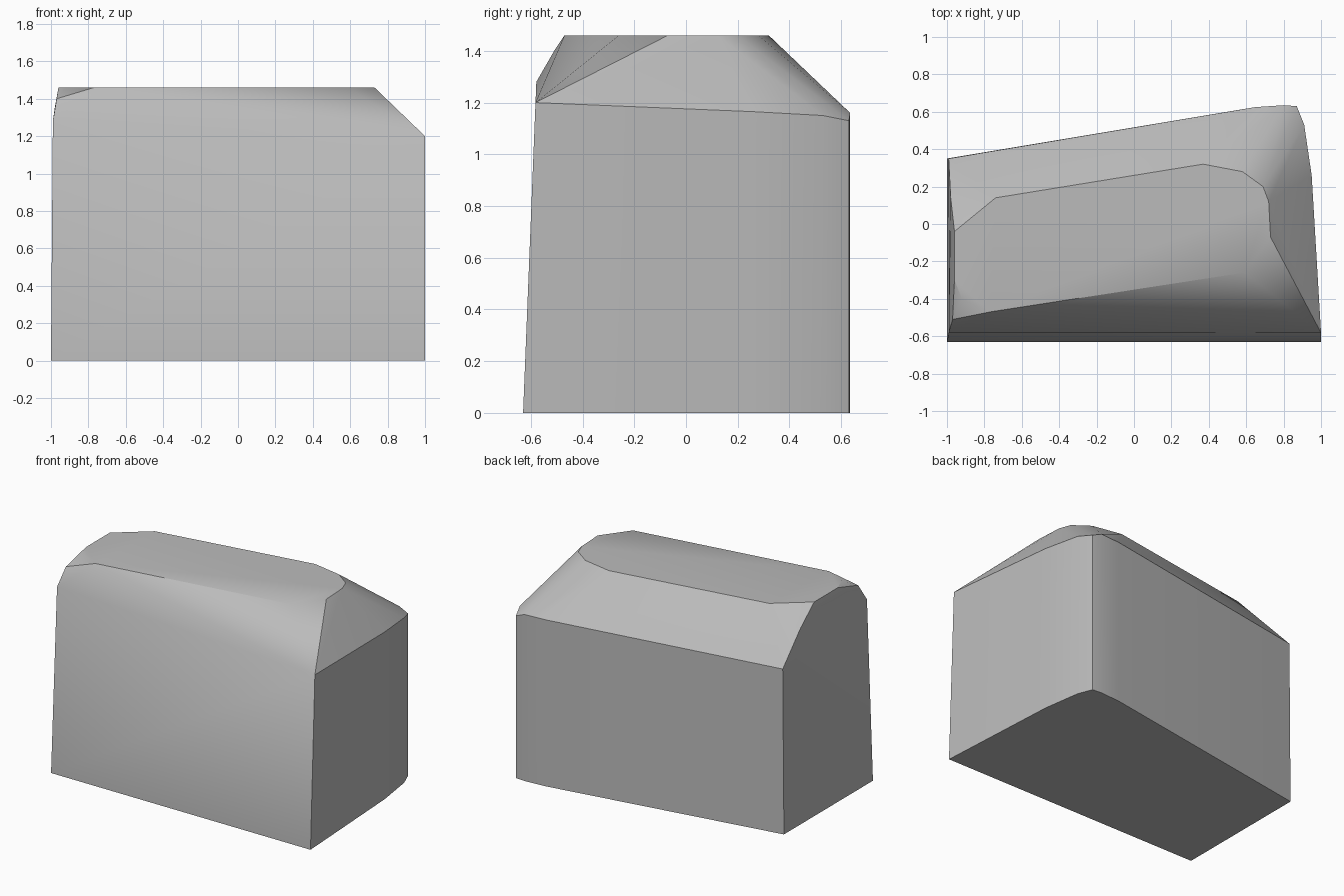
import bpy
import bmesh
import math

# Remove the default object
default_cube = bpy.data.objects.get("Cube")
if default_cube:
    bpy.data.objects.remove(default_cube, do_unlink=True)

# Single stone colour
stone = bpy.data.materials.new("stone grey")
stone.use_nodes = True
stone_colour = (0.5, 0.5, 0.5, 1.0)
stone.diffuse_color = stone_colour
stone.node_tree.nodes["Principled BSDF"].inputs["Base Color"].default_value = stone_colour

FRONT_LEAN = 0.04   # backward tilt of the front face per unit of height
SIDE_LEAN = 0.008   # slight taper of the flat end
CROWN_HEIGHT = 1.46

# Footprint corners: x, y and the height where the wall meets the bevel
footprint = [
    (-1, -0.63, 1.28),
    (1, -0.63, 1.2),
    (0.95, 0.26, 1.165),
    (0.91, 0.53, 1.15),
    (0.87, 0.63, 1.13),
    (0.8, 0.635, 1.16),
    (0.65, 0.625, 1.16),
    (-1, 0.35, 1.15),
]

# Outline of the flat crown
crown = [
    (-0.74, 0.14), (0.37, 0.32), (0.58, 0.28), (0.69, 0.2), (0.72, 0.12),
    (0.73, -0.07), (0.59, -0.26), (-0.77, -0.47), (-0.92, -0.4),
    (-0.96, -0.3), (-0.96, -0.04),
]

# Chipped corners between the flat end and the crown
chips = [(-0.98, 0.14, 1.35), (-0.97, -0.51, 1.4)]


def wall_top(x, y, height):
    """Lift a footprint corner to its shoulder, leaning it inward."""
    if y < -0.5:
        y += FRONT_LEAN * height
    if x < -0.9:
        x += SIDE_LEAN * height
    return (x, y, height)


def build_rock(name, points):
    """Wrap the points in a faceted shell with soft shading."""
    bm = bmesh.new()
    for point in points:
        bm.verts.new(point)
    hull = bmesh.ops.convex_hull(bm, input=bm.verts)
    loose = [v for v in hull["geom_interior"] if isinstance(v, bmesh.types.BMVert)]
    bmesh.ops.delete(bm, geom=loose, context="VERTS")
    bmesh.ops.dissolve_limit(bm, angle_limit=math.radians(1),
                             verts=bm.verts, edges=bm.edges)
    bmesh.ops.recalc_face_normals(bm, faces=bm.faces)
    mesh = bpy.data.meshes.new(name)
    bm.to_mesh(mesh)
    bm.free()
    mesh.materials.append(stone)
    rock = bpy.data.objects.new(name, mesh)
    bpy.context.collection.objects.link(rock)
    bpy.ops.object.select_all(action="DESELECT")
    rock.select_set(True)
    bpy.context.view_layer.objects.active = rock
    bpy.ops.object.shade_smooth_by_angle(angle=math.radians(30))
    return rock


# Rock: base ring, leaning shoulder ring, chipped corners and crown
base_ring = [(x, y, 0) for x, y, _ in footprint]
shoulder_ring = [wall_top(*corner) for corner in footprint]
crown_ring = [(x, y, CROWN_HEIGHT) for x, y in crown]
build_rock("rock_block", base_ring + shoulder_ring + chips + crown_ring)
